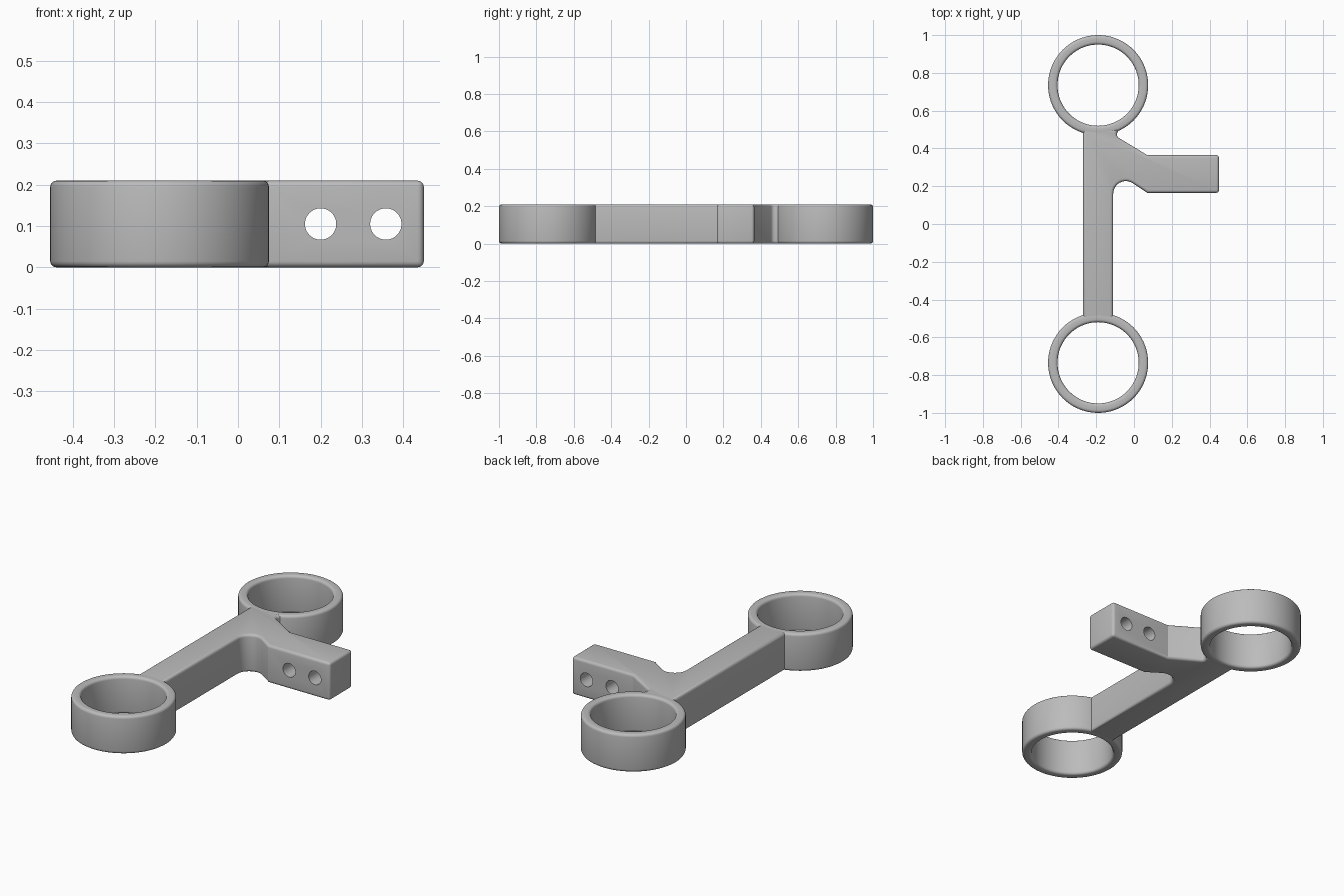
import bpy
import bmesh
from math import sin, cos, pi, radians
from mathutils import Vector

HEIGHT = 0.21
ROUND = 0.015
AXIS_X = -0.19

if "Cube" in bpy.data.objects:
    bpy.data.objects.remove(bpy.data.objects["Cube"], do_unlink=True)

grey = bpy.data.materials.new("plain grey")
grey.use_nodes = True
grey.diffuse_color = (0.5, 0.5, 0.5, 1)
grey.node_tree.nodes["Principled BSDF"].inputs["Base Color"].default_value = (0.5, 0.5, 0.5, 1)


def add_object(name, bm):
    bmesh.ops.recalc_face_normals(bm, faces=bm.faces[:])
    mesh = bpy.data.meshes.new(name)
    bm.to_mesh(mesh)
    bm.free()
    mesh.materials.append(grey)
    obj = bpy.data.objects.new(name, mesh)
    bpy.context.collection.objects.link(obj)
    return obj


def select_only(obj):
    bpy.ops.object.select_all(action="DESELECT")
    obj.select_set(True)
    bpy.context.view_layer.objects.active = obj


def smooth(obj):
    select_only(obj)
    bpy.ops.object.shade_smooth_by_angle(angle=radians(30))


def arc(cx, cy, r, start, end, steps):
    angles = [radians(start + (end - start) * i / steps) for i in range(steps + 1)]
    return [(cx + r * cos(a), cy + r * sin(a)) for a in angles]


# Ring: rounded wall section turned around a vertical axis
def ring(name, y, inner=0.215, outer=0.265, sides=72):
    section = []
    corners = [(outer, HEIGHT, 0), (inner, HEIGHT, 90), (inner, 0, 180), (outer, 0, 270)]
    for r, z, a in corners:
        cx = r - ROUND if r == outer else r + ROUND
        cz = z - ROUND if z else ROUND
        section += arc(cx, cz, ROUND, a, a + 90, 4)
    bm = bmesh.new()
    loops = []
    for i in range(sides):
        t = 2 * pi * i / sides
        loops.append([bm.verts.new((AXIS_X + r * cos(t), y + r * sin(t), z)) for r, z in section])
    n = len(section)
    for i in range(sides):
        a, b = loops[i], loops[(i + 1) % sides]
        for j in range(n):
            k = (j + 1) % n
            bm.faces.new((a[j], b[j], b[k], a[k]))
    smooth(add_object(name, bm))


ring("back_ring", 0.735)
ring("front_ring", -0.735)

# Bar and side arm: one outline, extruded, with rounded rims
outline = [(-0.27, -0.505), (-0.11, -0.505)]
outline += arc(-0.043, 0.16, 0.067, 180, 58, 12)
outline += [(0.07, 0.165), (0.45, 0.165), (0.45, 0.365), (0.07, 0.365)]
outline += arc(-0.068, 0.474, 0.022, 238, 150, 6)
outline += [(-0.08, 0.505), (-0.27, 0.505)]

bm = bmesh.new()
base = bm.faces.new([bm.verts.new((x, y, 0)) for x, y in outline])
top = bmesh.ops.extrude_face_region(bm, geom=[base])["geom"]
bmesh.ops.translate(bm, vec=Vector((0, 0, HEIGHT)),
                    verts=[g for g in top if isinstance(g, bmesh.types.BMVert)])
bmesh.ops.recalc_face_normals(bm, faces=bm.faces[:])
rims = []
for e in bm.edges:
    flat = abs(e.verts[0].co.z - e.verts[1].co.z) < 0.001
    arm_end = all(v.co.x > 0.44 for v in e.verts)
    if flat or arm_end:
        rims.append(e)
bmesh.ops.bevel(bm, geom=rims, offset=ROUND, segments=4, profile=0.5, affect="EDGES")
bar = add_object("bar_and_arm", bm)

# Two bolt holes through the arm
for x in (0.20, 0.358):
    bpy.ops.mesh.primitive_cylinder_add(vertices=40, radius=0.038, depth=0.5,
                                        location=(x, 0.265, HEIGHT / 2),
                                        rotation=(pi / 2, 0, 0))
    cutter = bpy.context.object
    cutter.name = "hole_cutter"
    cutter.hide_render = True
    cutter.data.materials.append(grey)
    cut = bar.modifiers.new("bolt_hole", "BOOLEAN")
    cut.operation = "DIFFERENCE"
    cut.solver = "EXACT"
    cut.object = cutter
    select_only(bar)
    bpy.ops.object.modifier_apply(modifier=cut.name)
    bpy.data.objects.remove(cutter, do_unlink=True)
smooth(bar)
